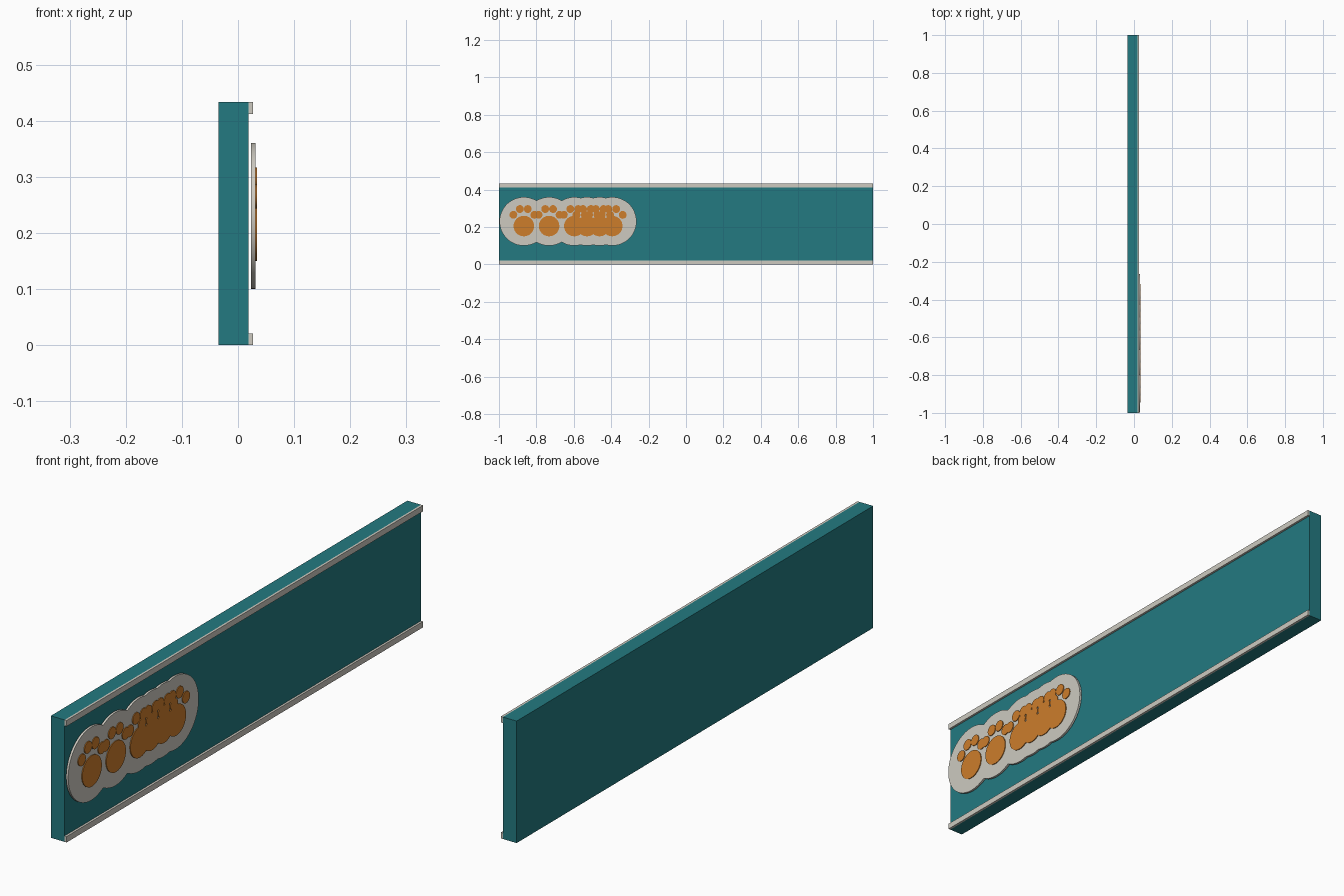
import bpy
import math

cube = bpy.data.objects.get("Cube")
if cube:
    bpy.data.objects.remove(cube, do_unlink=True)


def make_material(name, rgb):
    mat = bpy.data.materials.new(name)
    mat.use_nodes = True
    color = (*rgb, 1.0)
    mat.diffuse_color = color
    mat.node_tree.nodes["Principled BSDF"].inputs["Base Color"].default_value = color
    return mat


teal = make_material("teal", (0.017, 0.195, 0.22))
cream = make_material("cream", (0.61, 0.59, 0.53))
orange = make_material("orange", (0.61, 0.205, 0.024))


def box(name, x0, x1, z0, z1, mat):
    """Full-length bar along y."""
    bpy.ops.mesh.primitive_cube_add(size=1, location=((x0 + x1) / 2, 0, (z0 + z1) / 2))
    obj = bpy.context.object
    obj.name = name
    obj.scale = (x1 - x0, 2, z1 - z0)
    bpy.ops.object.transform_apply(location=False, rotation=False, scale=True)
    obj.data.materials.append(mat)


def disc(name, x0, x1, y, z, radius, sides, mat):
    """Thin round plate facing +x."""
    bpy.ops.mesh.primitive_cylinder_add(
        vertices=sides, radius=radius, depth=x1 - x0,
        location=((x0 + x1) / 2, y, z), rotation=(0, math.pi / 2, 0))
    obj = bpy.context.object
    obj.name = name
    obj.data.materials.append(mat)
    bpy.ops.object.shade_smooth_by_angle(angle=math.radians(30))


# Board and its two edge rails
HEIGHT, RAIL = 0.433, 0.021
FACE = 0.019
box("board", -0.035, FACE, 0, HEIGHT, teal)
box("bottom_rail", FACE, 0.027, 0, RAIL, cream)
box("top_rail", FACE, 0.027, HEIGHT - RAIL, HEIGHT, cream)

# Row of paw prints, each on a round backing plate
PLATE_BACK, PLATE_FRONT, PAW_FRONT = 0.023, 0.031, 0.034
TOES = [(-0.056, 0.265), (-0.021, 0.296), (0.021, 0.296), (0.056, 0.265)]
for n, step in enumerate((0, 2, 4, 5, 6, 7), 1):
    y = -0.867 + 0.0675 * step
    disc(f"backing_plate_{n}", PLATE_BACK, PLATE_FRONT, y, 0.23, 0.13, 48, cream)
    disc(f"paw_pad_{n}", PLATE_FRONT, PAW_FRONT, y, 0.205, 0.055, 32, orange)
    for t, (dy, z) in enumerate(TOES, 1):
        disc(f"paw_toe_{n}_{t}", PLATE_FRONT, PAW_FRONT, y + dy, z, 0.021, 20, orange)
